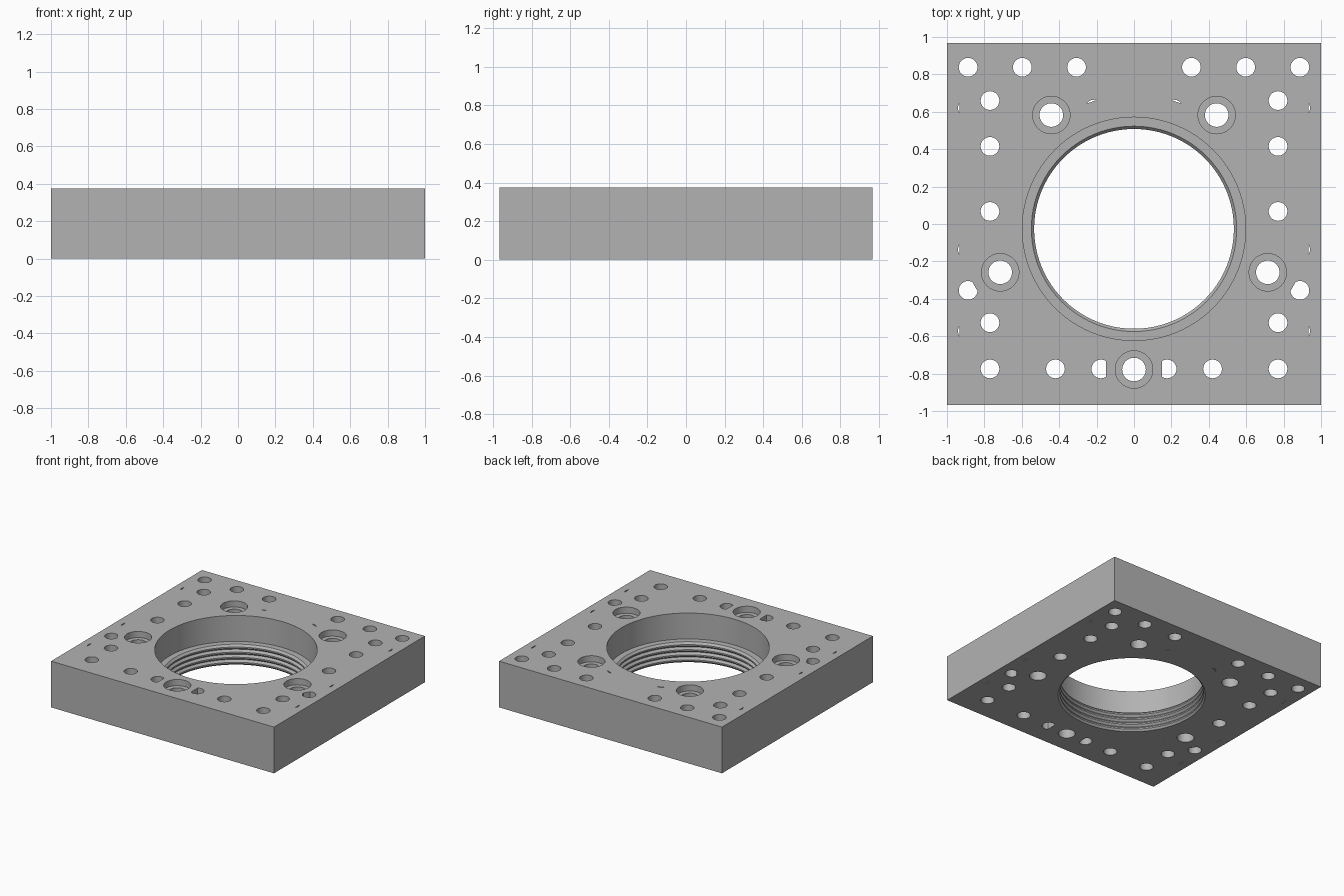
import bpy, bmesh
from math import pi, sin, cos, radians, acos

if "Cube" in bpy.data.objects:
    bpy.data.objects.remove(bpy.data.objects["Cube"])

TOP = 0.375
BORE_Y = -0.026
HOLE_R = 0.05

grey = bpy.data.materials.new("plain grey")
grey.diffuse_color = (0.45, 0.45, 0.45, 1)
grey.use_nodes = True
grey.node_tree.nodes["Principled BSDF"].inputs["Base Color"].default_value = (0.45, 0.45, 0.45, 1)


def add_cutter(bm, x, y, rings, n=32, facing=0.0, half=pi):
    """Stack of round sections; half below pi leaves an arc closed by a chord."""
    full = half >= pi
    count = n if full else n + 1
    angles = [facing - half + 2 * half * i / n for i in range(count)]
    loops = [[bm.verts.new((x + r * cos(a), y + r * sin(a), z)) for a in angles]
             for r, z in rings]
    for low, high in zip(loops, loops[1:]):
        for i in range(count):
            j = (i + 1) % count
            bm.faces.new((low[i], low[j], high[j], high[i]))
    bm.faces.new(loops[0][::-1])
    bm.faces.new(loops[-1])


def through(r):
    return [(r, -0.1), (r, TOP + 0.1)]


def new_object(name, bm):
    bmesh.ops.recalc_face_normals(bm, faces=bm.faces)
    mesh = bpy.data.meshes.new(name)
    bm.to_mesh(mesh)
    bm.free()
    obj = bpy.data.objects.new(name, mesh)
    mesh.materials.append(grey)
    bpy.context.collection.objects.link(obj)
    return obj


# Plate
bm = bmesh.new()
bmesh.ops.create_cube(bm, size=1)
for v in bm.verts:
    v.co = (v.co.x * 2, v.co.y * 1.934, (v.co.z + 0.5) * TOP)
plate = new_object("mounting_plate", bm)

cut = bmesh.new()

# Central bore: threaded lower part, wide smooth upper part
shelf, threads = 0.165, 4
pitch = shelf / threads
rings = [(0.547, -0.1), (0.547, 0.0)]
for i in range(threads):
    z = i * pitch
    rings += [(0.534, z + 0.35 * pitch), (0.534, z + 0.6 * pitch), (0.549, z + pitch)]
rings += [(0.597, shelf), (0.597, TOP + 0.1)]
add_cutter(cut, 0, BORE_Y, rings, n=96)

# Five counterbored screw holes around the bore
for k in range(5):
    a = radians(-90 + 72 * k)
    add_cutter(cut, 0.752 * cos(a), BORE_Y + 0.752 * sin(a),
               [(0.063, -0.1), (0.063, TOP - 0.05), (0.1, TOP - 0.05), (0.1, TOP + 0.1)], n=40)

# Plain holes, mirrored left and right
holes = [(0.887, 0.838), (0.597, 0.838), (0.307, 0.838),
         (0.77, 0.66), (0.77, 0.415), (0.77, 0.067),
         (0.77, -0.528), (0.77, -0.775), (0.42, -0.775)]
# Partly closed holes: x, y, facing of the round side, distance from centre to chord
clipped = [(0.177, -0.775, 0, 0.027), (0.887, -0.355, -30, 0.042)]
# Thin slots: x, y, facing of the round side, chord distance
slots = [(0.936, 0.62, 0, 0.041), (0.936, -0.137, 0, 0.041), (0.936, -0.573, 0, 0.041),
         (0.228, 0.657, 70, 0.041), (0.62, -0.39, -30, 0.0495)]

for side in (-1, 1):
    def turn(deg):
        return radians(deg if side > 0 else 180 - deg)

    for x, y in holes:
        add_cutter(cut, side * x, y, through(HOLE_R))
    for x, y, deg, d in clipped:
        add_cutter(cut, side * x, y, through(HOLE_R), facing=turn(deg),
                   half=pi - acos(d / HOLE_R))
    for x, y, deg, d in slots:
        a = turn(deg)
        add_cutter(cut, side * x - 0.045 * cos(a), y - 0.045 * sin(a), through(HOLE_R),
                   n=8, facing=a, half=acos(d / HOLE_R))

cutter = new_object("hole_cutter", cut)
cutter.hide_render = True

# Cut everything from the plate
mod = plate.modifiers.new("holes", 'BOOLEAN')
mod.operation = 'DIFFERENCE'
mod.solver = 'EXACT'
mod.object = cutter
bpy.ops.object.select_all(action='DESELECT')
plate.select_set(True)
bpy.context.view_layer.objects.active = plate
bpy.ops.object.modifier_apply(modifier=mod.name)
bpy.data.objects.remove(cutter)
bpy.ops.object.shade_smooth_by_angle(angle=radians(25))
